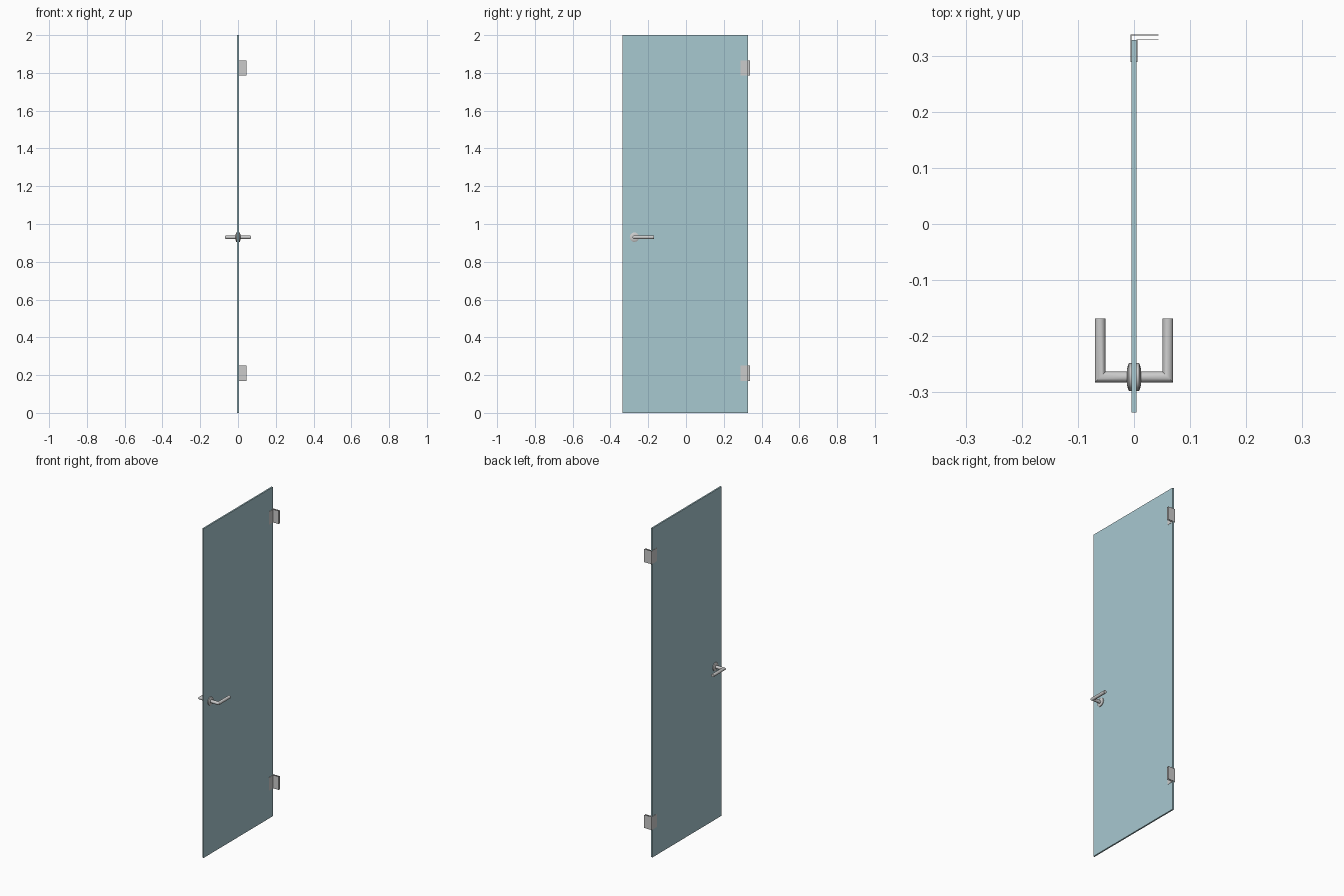
import bpy, bmesh, math

if "Cube" in bpy.data.objects:
    bpy.data.objects.remove(bpy.data.objects["Cube"])

GLASS_X = 0.0045      # half thickness of the pane
HY, HZ = -0.273, 0.93 # handle axis
SIDES = 32


def finish(bm, name, smooth=False):
    bmesh.ops.recalc_face_normals(bm, faces=bm.faces)
    me = bpy.data.meshes.new(name)
    bm.to_mesh(me)
    bm.free()
    ob = bpy.data.objects.new(name, me)
    bpy.context.collection.objects.link(ob)
    if smooth:
        bpy.ops.object.select_all(action='DESELECT')
        ob.select_set(True)
        bpy.context.view_layer.objects.active = ob
        bpy.ops.object.shade_smooth_by_angle(angle=math.radians(30))
    return ob


def loft(name, rings, smooth=False):
    """Skin a list of equal-length point rings and cap both ends."""
    bm = bmesh.new()
    loops = [[bm.verts.new(p) for p in ring] for ring in rings]
    n = len(loops[0])
    for a, b in zip(loops, loops[1:]):
        for i in range(n):
            j = (i + 1) % n
            bm.faces.new((a[i], a[j], b[j], b[i]))
    bm.faces.new(loops[0])
    bm.faces.new(loops[-1])
    return finish(bm, name, smooth)


def extrude_z(name, outline, z0, z1):
    return loft(name, [[(x, y, z) for x, y in outline] for z in (z0, z1)])


def circle(x, r):
    return [(x, HY + r * math.cos(a), HZ + r * math.sin(a))
            for a in (2 * math.pi * i / SIDES for i in range(SIDES))]


# Glass pane
g = GLASS_X
pane = extrude_z("glass_pane", [(-g, -0.336), (g, -0.336), (g, 0.328), (-g, 0.328)], 0, 2)
mat = bpy.data.materials.new("tinted_glass")
mat.diffuse_color = (0.39, 0.58, 0.63, 1)
mat.use_nodes = True
mat.node_tree.nodes["Principled BSDF"].inputs["Base Color"].default_value = mat.diffuse_color
pane.data.materials.append(mat)

# Hinges: an outer and an inner bent plate, top and bottom
t = 0.0015


def bent_plate(name, x, y, z, s):
    """L plate with corner at (x, y); s = +1 thickens inwards, -1 outwards."""
    xi, yi = x + t * s, y - t * s
    extrude_z(name, [(x, 0.289), (x, y), (0.044, y), (0.044, yi), (xi, yi), (xi, 0.289)],
              z, z + 0.08)


for label, z in (("lower", 0.17), ("upper", 1.785)):
    bent_plate(label + "_hinge_outer_plate", -g - t, 0.338, z, 1)
    bent_plate(label + "_hinge_inner_plate", g, 0.3295, z, 1)

# Lever handles on both faces of the glass
R, XC, YEND = 0.0095, 0.0605, -0.169
for label, s in (("right", 1), ("left", -1)):
    loft(label + "_handle_rosette",
         [circle(s * x, r) for x, r in ((g, 0.025), (0.009, 0.025), (0.0105, 0.022), (0.0125, 0.014))],
         True)
    start = circle(s * 0.01, R)
    miter = [(s * (XC - (y - HY)), y, z) for _, y, z in start]
    end = [(x, YEND, z) for x, _, z in miter]
    loft(label + "_lever_handle", [start, miter, end], True)
